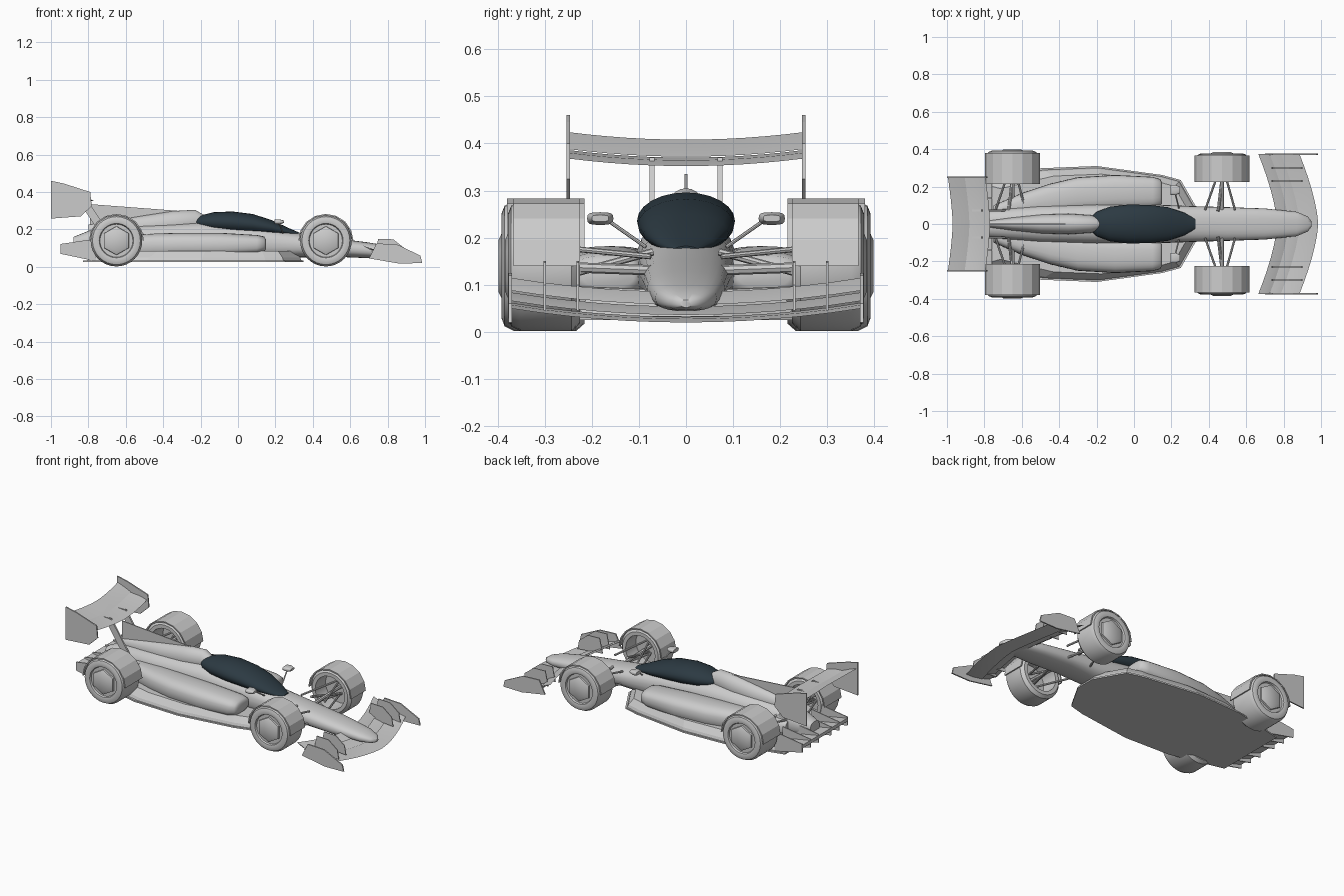
import bpy, bmesh, math
from mathutils import Vector

if "Cube" in bpy.data.objects:
    bpy.data.objects.remove(bpy.data.objects["Cube"])


def material(name, rgb):
    m = bpy.data.materials.new(name)
    m.use_nodes = True
    m.diffuse_color = (*rgb, 1)
    m.node_tree.nodes["Principled BSDF"].inputs["Base Color"].default_value = (*rgb, 1)
    return m


GREY = material("light grey", (0.6, 0.6, 0.6))
DARK = material("dark canopy", (0.025, 0.042, 0.055))


def skin(name, rings, mat=GREY, smooth=40):
    """Bridge equal-sized rings of points and cap both ends."""
    bm = bmesh.new()
    loops = [[bm.verts.new(p) for p in ring] for ring in rings]
    n = len(loops[0])
    for a, b in zip(loops, loops[1:]):
        for i in range(n):
            j = (i + 1) % n
            bm.faces.new((a[i], a[j], b[j], b[i]))
    bm.faces.new(loops[0])
    bm.faces.new(loops[-1])
    bmesh.ops.recalc_face_normals(bm, faces=bm.faces)
    me = bpy.data.meshes.new(name)
    bm.to_mesh(me)
    bm.free()
    ob = bpy.data.objects.new(name, me)
    bpy.context.collection.objects.link(ob)
    me.materials.append(mat)
    if smooth:
        bpy.ops.object.select_all(action='DESELECT')
        ob.select_set(True)
        bpy.context.view_layer.objects.active = ob
        bpy.ops.object.shade_smooth_by_angle(angle=math.radians(smooth))
    return ob


def loft(name, stations, cy=0, power=1.0, mat=GREY, n=24):
    """Rounded sections along x: (x, centre y, half width, bottom, top)."""
    rings = []
    for x, oy, w, lo, hi in stations:
        ring = []
        for i in range(n):
            t = math.tau * i / n
            c, s = math.cos(t), math.sin(t)
            y = math.copysign(abs(c) ** power, c) * w
            z = math.copysign(abs(s) ** power, s) * (hi - lo) / 2
            ring.append((x, cy + oy + y, (lo + hi) / 2 + z))
        rings.append(ring)
    return skin(name, rings, mat, 50)


def side_plate(name, outline, y, t=0.008):
    return skin(name, [[(x, y + d, z) for x, z in outline] for d in (-t / 2, t / 2)], smooth=0)


def rod(name, a, b, r=0.006, n=8):
    a, b = Vector(a), Vector(b)
    d = (b - a).normalized()
    u = d.orthogonal().normalized()
    v = d.cross(u)
    ring = [(u * math.cos(math.tau * i / n) + v * math.sin(math.tau * i / n)) * r for i in range(n)]
    return skin(name, [[p + q for q in ring] for p in (a, b)])


def lathe(name, profile, cx, cz, side, n):
    """Spin (y, radius) points around a wheel axle."""
    return skin(name, [[(cx + r * math.sin(math.tau * i / n), side * y,
                         cz + r * math.cos(math.tau * i / n)) for i in range(n)]
                       for y, r in profile], smooth=35)


def wing_blade(name, lead, trail, half, sweep, lift, thick=0.007, n=12):
    """Swept, bowed blade between leading and trailing (x, z) points."""
    (x0, z0), (x1, z1) = lead, trail
    xm, zm = x0 * 0.6 + x1 * 0.4, z0 * 0.65 + z1 * 0.35
    section = [(x0, z0), (xm, zm + thick / 2), (x1, z1), (xm, zm - thick / 2)]
    rings = []
    for i in range(n + 1):
        t = 2 * i / n - 1
        rings.append([(x - sweep * abs(t) ** 1.5, t * half, z + lift * t * t) for x, z in section])
    return skin(name, rings, smooth=25)


# Central body from nose to gearbox
loft("main_body", [(0.95, 0, 0.012, 0.052, 0.068), (0.93, 0, 0.04, 0.046, 0.082),
                   (0.87, 0, 0.065, 0.044, 0.1), (0.7, 0, 0.083, 0.046, 0.13),
                   (0.5, 0, 0.09, 0.055, 0.155), (0.33, 0, 0.095, 0.05, 0.178),
                   (0.1, 0, 0.104, 0.04, 0.215), (-0.2, 0, 0.106, 0.04, 0.24),
                   (-0.5, 0, 0.1, 0.04, 0.225), (-0.78, 0, 0.075, 0.06, 0.2),
                   (-0.88, 0, 0.045, 0.08, 0.16)], power=0.8)

# Canopy, headrest fairing and dorsal fin
loft("canopy", [(0.33, 0, 0.025, 0.165, 0.182), (0.27, 0, 0.06, 0.165, 0.208),
                (0.18, 0, 0.09, 0.168, 0.25), (0.08, 0, 0.102, 0.17, 0.282),
                (-0.03, 0, 0.104, 0.175, 0.296), (-0.13, 0, 0.092, 0.185, 0.292),
                (-0.2, 0, 0.065, 0.2, 0.275), (-0.25, 0, 0.02, 0.225, 0.25)], mat=DARK)
loft("engine_cover", [(-0.17, 0, 0.03, 0.2, 0.27), (-0.23, 0, 0.047, 0.18, 0.305),
                      (-0.35, 0, 0.055, 0.16, 0.298), (-0.5, 0, 0.05, 0.15, 0.275),
                      (-0.65, 0, 0.035, 0.15, 0.25), (-0.8, 0, 0.015, 0.15, 0.225)])
side_plate("dorsal_fin", [(-0.26, 0.295), (-0.79, 0.335), (-0.79, 0.18), (-0.3, 0.2)], 0, 0.006)

# Floor and lower flank
half = [(0.35, 0.06), (0.25, 0.235), (0.15, 0.262), (-0.2, 0.31), (-0.5, 0.298), (-0.83, 0.22)]
plan = half + [(x, -y) for x, y in reversed(half)]
skin("floor", [[(x, y, z) for x, y in plan] for z in (0.025, 0.034)], smooth=0)
skin("lower_flank", [[(x * k, y * k, z) for x, y in plan]
                     for k, z in ((0.97, 0.034), (0.95, 0.05), (0.86, 0.085))], smooth=0)

# Diffuser ramp with fences
skin("diffuser", [[(x, s * w, z) for x, z in ((-0.76, 0.03), (-0.95, 0.095), (-0.95, 0.115), (-0.76, 0.08))]
                  for s, w in ((-1, 0.22), (1, 0.22))], smooth=0)
for y in (-0.22, -0.14, -0.06, 0.06, 0.14, 0.22):
    side_plate("diffuser_fence", [(-0.76, 0.03), (-0.95, 0.07), (-0.95, 0.122), (-0.76, 0.15)], y, 0.006)

WHEELS = (("rear", -0.65, 0.215, 0.4), ("front", 0.47, 0.225, 0.386))
for side, label in ((1, "left"), (-1, "right")):
    # Sidepod
    loft(label + "_sidepod", [(0.15, 0.165, 0.055, 0.095, 0.145), (0.14, 0.168, 0.072, 0.08, 0.162),
                              (0.1, 0.168, 0.084, 0.065, 0.17), (-0.1, 0.168, 0.094, 0.05, 0.182),
                              (-0.3, 0.155, 0.095, 0.05, 0.182), (-0.45, 0.13, 0.085, 0.05, 0.178),
                              (-0.6, 0.1, 0.065, 0.05, 0.168), (-0.75, 0.06, 0.04, 0.06, 0.155)]
         if side > 0 else
         [(0.15, -0.165, 0.055, 0.095, 0.145), (0.14, -0.168, 0.072, 0.08, 0.162),
          (0.1, -0.168, 0.084, 0.065, 0.17), (-0.1, -0.168, 0.094, 0.05, 0.182),
          (-0.3, -0.155, 0.095, 0.05, 0.182), (-0.45, -0.13, 0.085, 0.05, 0.178),
          (-0.6, -0.1, 0.065, 0.05, 0.168), (-0.75, -0.06, 0.04, 0.06, 0.155)], power=0.75)

    # Mirror on its stalk
    loft(label + "_mirror", [(0.195, side * 0.182, 0.026, 0.23, 0.252), (0.22, side * 0.182, 0.028, 0.227, 0.254),
                             (0.245, side * 0.182, 0.018, 0.234, 0.248)], power=0.6, n=16)
    rod(label + "_mirror_stalk", (0.22, side * 0.165, 0.236), (0.24, side * 0.085, 0.18), 0.004)

    for axle, cx, inner, outer in WHEELS:
        name, cz = f"{axle}_{label}_", 0.14
        # Tyre with a hollow inner side and hexagonal hub
        lathe(name + "tyre", [(outer - 0.06, 0.02), (outer - 0.06, 0.1), (inner, 0.1), (inner, 0.122),
                              (inner + 0.018, 0.138), (outer - 0.035, 0.138), (outer - 0.015, 0.128),
                              (outer - 0.008, 0.11), (outer - 0.012, 0.092), (outer - 0.022, 0.088),
                              (outer - 0.022, 0.02)], cx, cz, side, 32)
        lathe(name + "hub", [(outer - 0.04, 0.08), (outer - 0.012, 0.076), (outer - 0.002, 0.055)],
              cx, cz, side, 6)
        # Faceted cover over the upper tread
        arc = []
        for i in range(9):
            a = math.pi * i / 8
            arc.append([(cx + r * math.cos(a) * 1.03, side * y, cz + r * math.sin(a))
                        for r, y in ((0.136, inner), (0.143, inner), (0.143, outer - 0.02), (0.136, outer - 0.02))])
        skin(name + "cover", arc, smooth=0)
        # Wishbones, push rod and axle
        hub_y = side * (outer - 0.06)
        for dx in (-0.09, 0.07):
            for z_in, z_out in ((0.16, 0.185), (0.085, 0.095)):
                rod(name + "wishbone", (cx + dx, side * 0.075, z_in), (cx, hub_y, z_out))
        rod(name + "push_rod", (cx - 0.02, side * 0.07, 0.17), (cx + 0.01, hub_y, 0.1), 0.008)
        rod(name + "axle", (cx, side * 0.05, 0.13), (cx, hub_y, 0.14), 0.011)

    # Wing endplates, fins and struts
    side_plate(label + "_front_endplate", [(0.7, 0.045), (0.74, 0.125), (0.85, 0.12), (0.975, 0.06),
                                           (0.985, 0.02), (0.86, 0.018)], side * 0.373)
    for y in (0.23, 0.3):
        side_plate(label + "_front_wing_fin", [(0.73, 0.06), (0.75, 0.15), (0.83, 0.147), (0.89, 0.1),
                                               (0.9, 0.045)], side * y, 0.005)
    side_plate(label + "_rear_endplate", [(-1, 0.46), (-0.93, 0.445), (-0.79, 0.4), (-0.782, 0.325),
                                          (-0.84, 0.27), (-1, 0.258)], side * 0.25)
    skin(label + "_rear_wing_strut", [[(x + dx, side * y, z) for dx in (-0.025, 0.025) for y in
                                       ((0.067, 0.077) if dx < 0 else (0.077, 0.067))]
                                      for x, z in ((-0.7, 0.16), (-0.84, 0.37))], smooth=0)

# Front wing blades
for lead, trail in (((0.985, 0.02), (0.87, 0.032)), ((0.885, 0.036), (0.81, 0.054)),
                    ((0.825, 0.058), (0.765, 0.085))):
    wing_blade("front_wing_blade", lead, trail, 0.373, 0.1, 0.03)

# Rear wing blades
wing_blade("rear_wing_main_blade", (-0.77, 0.352), (-0.89, 0.37), 0.25, 0.025, 0.016, 0.012)
wing_blade("rear_wing_flap", (-0.88, 0.372), (-0.97, 0.408), 0.25, 0.025, 0.016)
